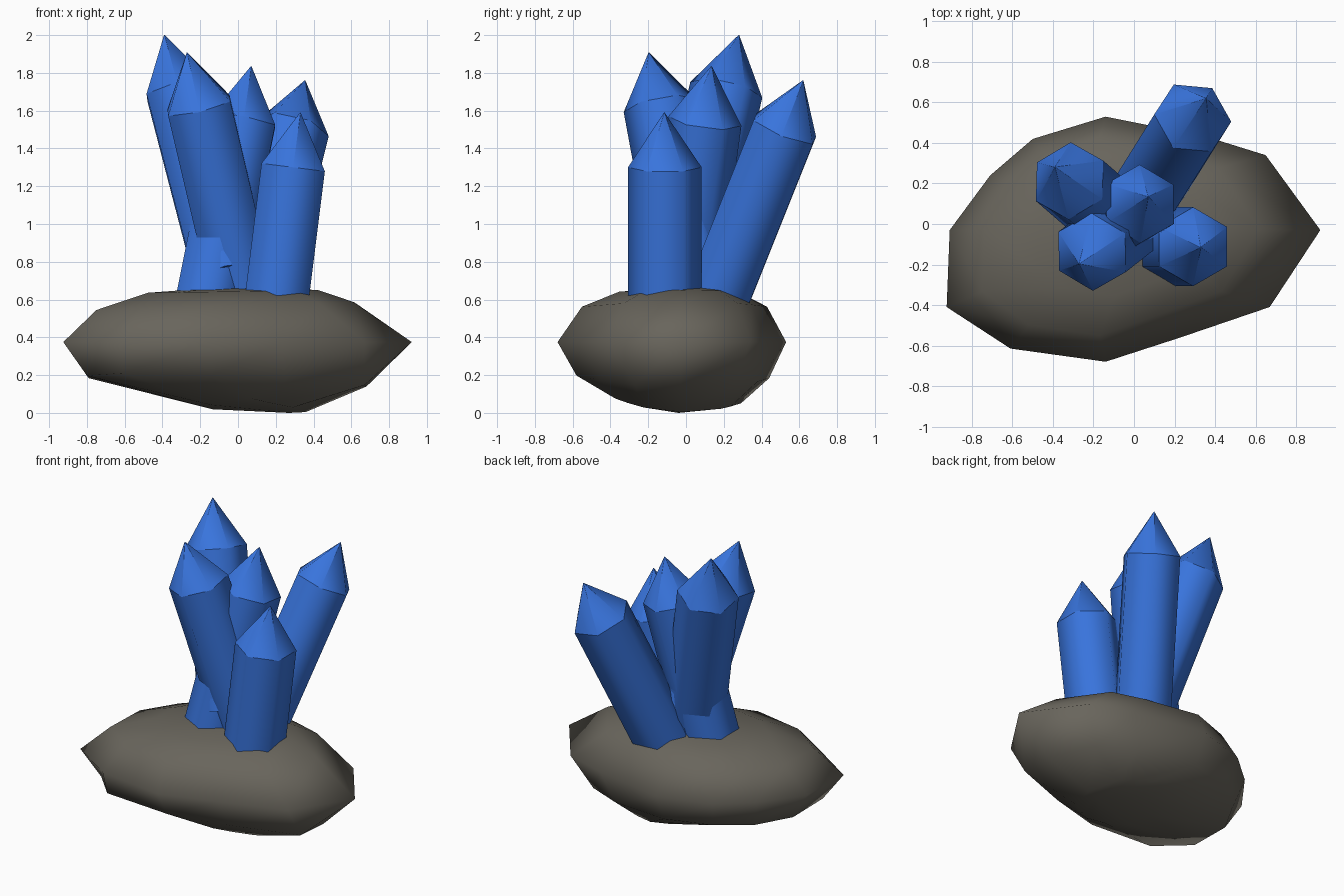
import bpy, bmesh, math
from mathutils import Vector, Matrix

cube = bpy.data.objects.get("Cube")
if cube:
    bpy.data.objects.remove(cube, do_unlink=True)


def material(name, rgb):
    m = bpy.data.materials.new(name)
    m.use_nodes = True
    m.diffuse_color = (*rgb, 1)
    m.node_tree.nodes["Principled BSDF"].inputs["Base Color"].default_value = (*rgb, 1)
    return m


stone_grey = material("stone grey", (0.14, 0.13, 0.107))
crystal_blue = material("crystal blue", (0.04, 0.175, 0.72))


def finish(bm, name, mat):
    bmesh.ops.recalc_face_normals(bm, faces=bm.faces)
    for f in bm.faces:
        f.smooth = True
    mesh = bpy.data.meshes.new(name)
    bm.to_mesh(mesh)
    bm.free()
    mesh.materials.append(mat)
    obj = bpy.data.objects.new(name, mesh)
    bpy.context.collection.objects.link(obj)


def bridge(bm, low, high):
    n = len(low)
    for i in range(n):
        j = (i + 1) % n
        bm.faces.new((low[i], low[j], high[j], high[i]))


def fan(bm, ring, tip):
    for i in range(len(ring)):
        bm.faces.new((ring[i], ring[(i + 1) % len(ring)], tip))


# Boulder: plan outlines of the widest level and the belly below it
outline = [(0.92, -0.03), (0.65, 0.34), (0.36, 0.43), (-0.14, 0.53),
           (-0.5, 0.42), (-0.71, 0.24), (-0.91, -0.03), (-0.925, -0.41),
           (-0.61, -0.615), (-0.14, -0.68), (0.23, -0.56), (0.67, -0.41)]
belly = [(0.68, -0.03), (0.53, 0.26), (0.28, 0.38), (-0.14, 0.44),
         (-0.45, 0.34), (-0.66, 0.18), (-0.79, -0.05), (-0.8, -0.36),
         (-0.61, -0.565), (-0.14, -0.58), (0.25, -0.45), (0.67, -0.27)]
# plan, scale x, scale y, shift x, height, slope along x, rise with y squared
levels = [(outline, 0.27, 0.55, 0.11, 0.015, -0.03, 0.45),
          (belly, 1, 1, 0, 0.16, -0.03, 0.1),
          (outline, 1, 1, 0, 0.375, 0, 0),
          (outline, 0.74, 0.81, -0.065, 0.567, 0.03, 0),
          (outline, 0.49, 0.52, -0.025, 0.643, 0.015, 0)]
bm = bmesh.new()
rings = []
for plan, sx, sy, dx, z, slope, rise in levels:
    ring = []
    for x, y in plan:
        px, py = x * sx + dx, y * sy
        ring.append(bm.verts.new((px, py, z + slope * px + rise * py * py)))
    rings.append(ring)
for low, high in zip(rings, rings[1:]):
    bridge(bm, low, high)
fan(bm, rings[0], bm.verts.new((0.27, -0.04, 0)))
fan(bm, rings[-1], bm.verts.new((0.05, 0.07, 0.675)))
finish(bm, "boulder", stone_grey)


# Crystals: equal leaning six-sided prisms, each with a pointed cap
def crystal(name, shoulder, lean, tip, twist=30, radius=0.195, length=1.03):
    centre = Vector(shoulder)
    axis = Vector((lean[0], lean[1], 1)).normalized()
    turn = Vector((0, 0, 1)).rotation_difference(axis).to_matrix()
    turn = turn @ Matrix.Rotation(math.radians(twist), 3, 'Z')
    bm = bmesh.new()

    def hexagon(origin, size):
        return [bm.verts.new(origin + turn @ Vector((size * math.cos(k * math.pi / 3),
                                                     size * math.sin(k * math.pi / 3), 0)))
                for k in range(6)]

    # The point ends in a tiny facet so each cap face keeps its own shading
    bottom = hexagon(centre - axis * length, radius)
    top = hexagon(centre, radius)
    point = hexagon(Vector(tip), 0.002)
    bridge(bm, bottom, top)
    bridge(bm, top, point)
    bm.faces.new(bottom)
    bm.faces.new(point)
    for ring in (bottom, top, point):
        for i in range(6):
            bm.edges.get((ring[i], ring[(i + 1) % 6])).smooth = False
    finish(bm, name, crystal_blue)


crystal("back_left_crystal", (-0.318, 0.213, 1.71), (-0.26, 0.225), (-0.39, 0.28, 2.0))
crystal("front_left_crystal", (-0.207, -0.138, 1.627), (-0.235, -0.185), (-0.27, -0.197, 1.907))
crystal("middle_crystal", (0.03, 0.1, 1.545), (0.2, 0.135), (0.07, 0.135, 1.835))
crystal("front_right_crystal", (0.292, -0.112, 1.3), (0.125, 0), (0.33, -0.115, 1.59))
crystal("back_right_crystal", (0.29, 0.523, 1.505), (0.25, 0.4), (0.355, 0.62, 1.76), -3)
